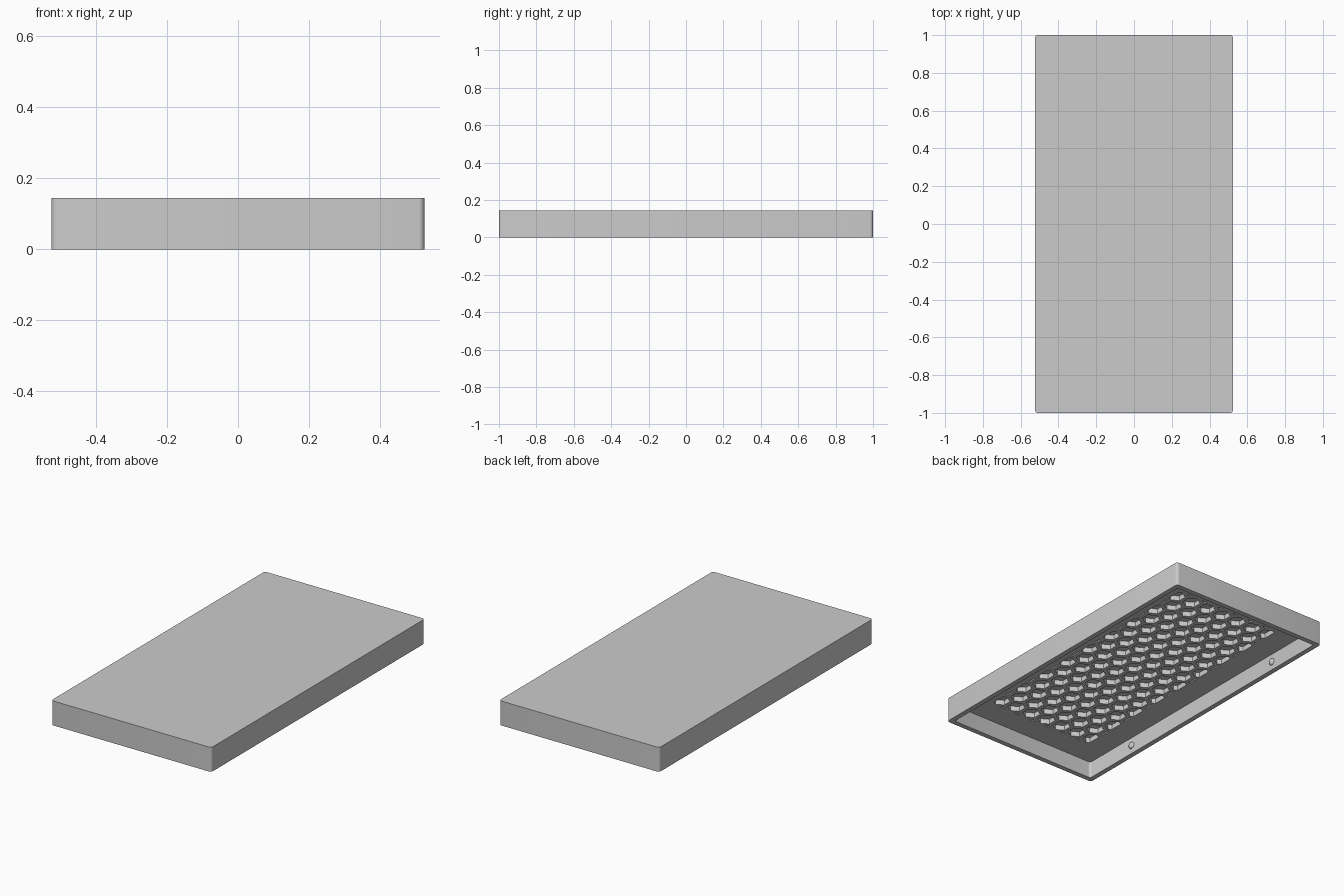
import bpy
import bmesh
import math
from mathutils import Vector

cube = bpy.data.objects.get("Cube")
if cube:
    bpy.data.objects.remove(cube, do_unlink=True)

WIDTH, LENGTH, HEIGHT = 1.05, 2.0, 0.145
WALL, CEILING = 0.03, 0.1          # wall thickness, height of the underside
POCKET_TOP = 0.13                  # honeycomb pocket depth
PITCH, HEX_RADIUS = 0.11, 0.05
FIELD_X, FIELD_Y = 0.35, 0.82      # half size of the honeycomb field

grey = bpy.data.materials.new("light grey")
grey.use_nodes = True
colour = (0.6, 0.6, 0.6, 1)
grey.diffuse_color = colour
for node in grey.node_tree.nodes:
    if node.type == 'BSDF_PRINCIPLED':
        node.inputs["Base Color"].default_value = colour


def make_object(name, bm):
    bmesh.ops.recalc_face_normals(bm, faces=bm.faces)
    mesh = bpy.data.meshes.new(name)
    bm.to_mesh(mesh)
    bm.free()
    mesh.materials.append(grey)
    obj = bpy.data.objects.new(name, mesh)
    bpy.context.collection.objects.link(obj)
    return obj


def rounded_box(name, sx, sy, z0, z1, radius, round_top):
    """Box with rounded upright edges, and optionally rounded top edges."""
    bm = bmesh.new()
    bmesh.ops.create_cube(bm, size=1)
    for v in bm.verts:
        v.co = (v.co.x * sx, v.co.y * sy, z1 if v.co.z > 0 else z0)
    edges = []
    for e in bm.edges:
        heights = [v.co.z for v in e.verts]
        upright = heights[0] != heights[1]
        if upright or (round_top and min(heights) == z1):
            edges.append(e)
    bmesh.ops.bevel(bm, geom=edges, offset=radius, segments=5,
                    profile=0.5, affect='EDGES')
    return make_object(name, bm)


def honeycomb(name):
    """Staggered hexagonal prisms trimmed to a rectangular field."""
    bm = bmesh.new()
    row_step = PITCH * math.sqrt(3) / 2
    rows = math.ceil(FIELD_Y / row_step)
    cols = math.ceil(FIELD_X / PITCH) + 1
    for row in range(-rows, rows + 1):
        for col in range(-cols, cols + 1):
            cx = (col + 0.5 * (row % 2)) * PITCH
            cy = row * row_step
            ring = []
            for k in range(6):
                a = math.radians(60 * k + 30)
                ring.append(bm.verts.new((cx + HEX_RADIUS * math.cos(a),
                                          cy + HEX_RADIUS * math.sin(a),
                                          CEILING / 2)))
            bm.faces.new(ring)
    for axis, limit in ((Vector((1, 0, 0)), FIELD_X), (Vector((0, 1, 0)), FIELD_Y)):
        for side in (-1, 1):
            bmesh.ops.bisect_plane(bm, geom=bm.verts[:] + bm.edges[:] + bm.faces[:],
                                   plane_co=axis * side * limit,
                                   plane_no=axis * side, clear_outer=True)
    slivers = [f for f in bm.faces if f.calc_area() < 1e-4]
    bmesh.ops.delete(bm, geom=slivers, context='FACES')
    result = bmesh.ops.extrude_face_region(bm, geom=bm.faces[:], use_keep_orig=True)
    for item in result["geom"]:
        if isinstance(item, bmesh.types.BMVert):
            item.co.z = POCKET_TOP
    return make_object(name, bm)


def cut(target, cutter):
    cutter.hide_render = True
    mod = target.modifiers.new("cut", 'BOOLEAN')
    mod.operation = 'DIFFERENCE'
    mod.solver = 'EXACT'
    mod.object = cutter
    bpy.ops.object.select_all(action='DESELECT')
    target.select_set(True)
    bpy.context.view_layer.objects.active = target
    bpy.ops.object.modifier_apply(modifier=mod.name)
    bpy.data.objects.remove(cutter, do_unlink=True)


def smooth(obj):
    bpy.ops.object.select_all(action='DESELECT')
    obj.select_set(True)
    bpy.context.view_layer.objects.active = obj
    bpy.ops.object.shade_smooth_by_angle(angle=math.radians(30))


# Lid shell, hollow from below
lid = rounded_box("lid_shell", WIDTH, LENGTH, 0, HEIGHT, 0.017, True)
cut(lid, rounded_box("cavity_cutter", WIDTH - 2 * WALL, LENGTH - 2 * WALL,
                     -0.1, CEILING, 0.015, False))

# Honeycomb pockets in the underside
cut(lid, honeycomb("pocket_cutter"))
smooth(lid)

# Snap bumps on the inside of the long walls
for side_name, side in (("left", 1), ("right", -1)):
    for end_name, end in (("front", -1), ("back", 1)):
        bm = bmesh.new()
        bmesh.ops.create_uvsphere(bm, u_segments=24, v_segments=12, radius=0.02)
        for v in bm.verts:
            v.co.x *= 0.75
            v.co += Vector((side * (WIDTH / 2 - WALL), end * 0.61, 0.05))
        smooth(make_object(f"snap_bump_{end_name}_{side_name}", bm))
